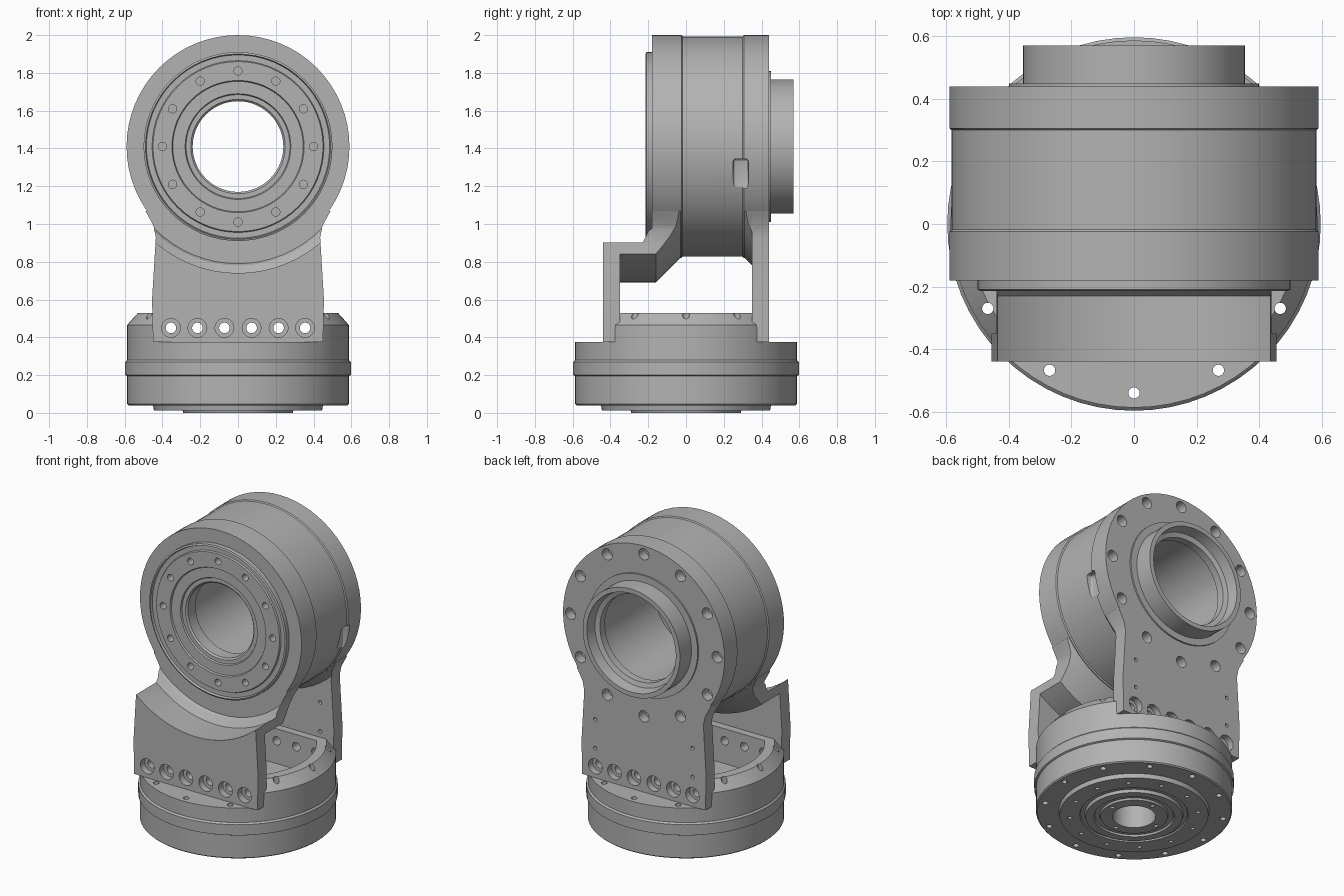
import bpy, bmesh, math
from mathutils import Matrix, Vector

if "Cube" in bpy.data.objects:
    bpy.data.objects.remove(bpy.data.objects["Cube"])

grey = bpy.data.materials.new("machined_grey")
grey.use_nodes = True
grey.diffuse_color = (0.45, 0.45, 0.45, 1)
grey.node_tree.nodes["Principled BSDF"].inputs["Base Color"].default_value = grey.diffuse_color

AXIS_Z = 1.41      # height of the horizontal housing axis
SEGMENTS = 64


def make(name, bm):
    bmesh.ops.recalc_face_normals(bm, faces=bm.faces)
    mesh = bpy.data.meshes.new(name)
    bm.to_mesh(mesh)
    bm.free()
    mesh.materials.append(grey)
    obj = bpy.data.objects.new(name, mesh)
    bpy.context.collection.objects.link(obj)
    return obj


def revolve(name, profile, axis):
    """Spin a closed (radius, offset) profile about the base or housing axis."""
    bm = bmesh.new()
    rings = []
    for i in range(SEGMENTS):
        a = math.tau * i / SEGMENTS
        s, c = math.sin(a), math.cos(a)
        rings.append([bm.verts.new((r * s, h, AXIS_Z + r * c) if axis == "y"
                                   else (r * s, r * c, h)) for r, h in profile])
    n = len(profile)
    for i in range(SEGMENTS):
        a, b = rings[i], rings[(i + 1) % SEGMENTS]
        for j in range(n):
            k = (j + 1) % n
            bm.faces.new((a[j], a[k], b[k], b[j]))
    return make(name, bm)


def prism(name, half, y0, y1):
    """Mirror a half outline in (x, z) and extrude it along y."""
    outline = half + [(-x, z) for x, z in reversed(half)]
    bm = bmesh.new()
    face = bm.faces.new([bm.verts.new((x, y0, z)) for x, z in outline])
    grown = bmesh.ops.extrude_face_region(bm, geom=[face])["geom"]
    bmesh.ops.translate(bm, vec=(0, y1 - y0, 0),
                        verts=[v for v in grown if isinstance(v, bmesh.types.BMVert)])
    return make(name, bm)


def drills(name, centres, radius, start, end, axis, sides=20):
    """Several cylinders along one axis; centres are (x, other) pairs."""
    bm = bmesh.new()
    mid = (start + end) / 2
    for x, w in centres:
        if axis == "y":
            m = Matrix.Translation((x, mid, w)) @ Matrix.Rotation(math.pi / 2, 4, "X")
        else:
            m = Matrix.Translation((x, w, mid))
        bmesh.ops.create_cone(bm, cap_ends=True, segments=sides, radius1=radius,
                              radius2=radius, depth=end - start, matrix=m)
    return make(name, bm)


def boxes(name, items):
    bm = bmesh.new()
    for centre, size in items:
        bmesh.ops.create_cube(bm, size=1, matrix=Matrix.Translation(centre)
                              @ Matrix.Diagonal(Vector(size).to_4d()))
    return make(name, bm)


def boolean(targets, cutter, operation="DIFFERENCE"):
    for obj in targets:
        mod = obj.modifiers.new("cut", "BOOLEAN")
        mod.operation, mod.solver, mod.object = operation, "EXACT", cutter
        bpy.context.view_layer.objects.active = obj
        bpy.ops.object.modifier_apply(modifier=mod.name)
    bpy.data.objects.remove(cutter)


def circle(count, radius, centre=0.0, first=0.0):
    return [(radius * math.sin(first + math.tau * i / count),
             centre + radius * math.cos(first + math.tau * i / count)) for i in range(count)]


# Round housing with bore, front face rings and rear collar
housing = revolve("housing", [
    (.24, -.18), (.25, -.19), (.275, -.19), (.28, -.2), (.345, -.2), (.35, -.21),
    (.45, -.21), (.455, -.2), (.485, -.2), (.49, -.215), (.5, -.21), (.5, -.18),
    (.59, -.18), (.59, -.024), (.583, -.018), (.583, .3), (.59, .306), (.59, .44),
    (.4, .44), (.4, .45), (.355, .45), (.355, .57), (.325, .57), (.315, .5),
    (.285, .49), (.285, .44), (.3, .43), (.3, -.1), (.24, -.1)], "y")

# Plates and flared bracket joining the housing to the base
outline = [(.45, .375), (.455, .6), (.435, .93), (.447, .99), (.49, 1.07)]
front_plate = prism("front_plate", outline[:3], -.44, -.35)
boolean([front_plate], drills("arch", [(0, AXIS_Z)], .67, -.6, -.2, "y", SEGMENTS))
front_bracket = revolve("front_bracket", [
    (.67, -.435), (.67, -.23), (.63, -.2), (.62, -.18), (.48, -.18), (.48, -.02),
    (.58, -.02), (.72, -.16), (.72, -.435)], "y")
boolean([front_bracket], prism("trim", outline, -.6, .1), "INTERSECT")
back_plate = prism("back_plate", outline, .35, .44)
back_flare = revolve("back_flare", [(.5, .3), (.58, .3), (.64, .36), (.5, .36)], "y")
boolean([back_flare], prism("trim", outline, .2, .5), "INTERSECT")

# Base drum with belt, chamfered crown and stepped underside
base = revolve("base", [
    (.13, 0), (.2, 0), (.205, .012), (.235, .012), (.24, 0), (.29, 0), (.295, .02),
    (.32, .02), (.325, .012), (.445, .012), (.45, .04), (.58, .04), (.587, .047),
    (.587, .195), (.597, .2), (.597, .27), (.587, .28), (.587, .465), (.53, .53),
    (.13, .53)], "z")
boolean([base], boxes("ledges", [((0, s * .68, .575), (2, .6, .4)) for s in (-1, 1)]))
pocket = drills("pocket", [(0, 0)], .47, .3, .7, "z", SEGMENTS)
boolean([pocket], boxes("pocket_limits", [((0, 0, .5), (2, .6, 1))]), "INTERSECT")
boolean([base], pocket)

# Mounting bolts through plates and base, with counterbores
bolts = [(s * x, .45) for x in (.072, .215, .355) for s in (-1, 1)]
boolean([front_plate, back_plate, base], drills("bolt_holes", bolts, .028, -.7, .7, "y"))
boolean([front_plate], drills("front_bores", bolts, .05, -.5, -.395, "y"))
boolean([back_plate], drills("back_bores", bolts, .05, .395, .5, "y"))
pins = [(s * .355, z) for s in (-1, 1) for z in (.57, .76)]
boolean([back_plate], drills("pin_holes", pins, .012, .3, .5, "y", 12))

# Bolt circles on the housing and base
boolean([housing, back_plate, back_flare],
        drills("rear_holes", circle(12, .535, AXIS_Z), .037, .375, .6, "y"))
boolean([housing], drills("face_holes", circle(12, .4, AXIS_Z), .022, -.4, -.16, "y"))
boolean([housing], drills("inner_holes", circle(3, .27, AXIS_Z, math.pi / 3),
                          .02, -.15, .0, "y"))
boolean([base], drills("rim_holes", circle(12, .54), .018, -.1, .7, "z"))
boolean([base], drills("lower_holes", circle(12, .385, 0, .26), .013, -.1, .06, "z", 12))
boolean([base], drills("hub_holes", circle(4, .17), .013, -.1, .06, "z", 12))

# Rounded window in the left side of the housing
window = boxes("window", [((.6, .29, 1.265), (.12, .08, .16))])
bevel = window.modifiers.new("round", "BEVEL")
bevel.width, bevel.segments = .015, 3
bpy.context.view_layer.objects.active = window
bpy.ops.object.modifier_apply(modifier=bevel.name)
boolean([housing], window)

# Smooth the round walls and keep machined edges sharp
bpy.ops.object.select_all(action="DESELECT")
for part in (housing, front_plate, front_bracket, back_plate, back_flare, base):
    part.select_set(True)
bpy.context.view_layer.objects.active = housing
bpy.ops.object.shade_smooth_by_angle(angle=math.radians(25))
